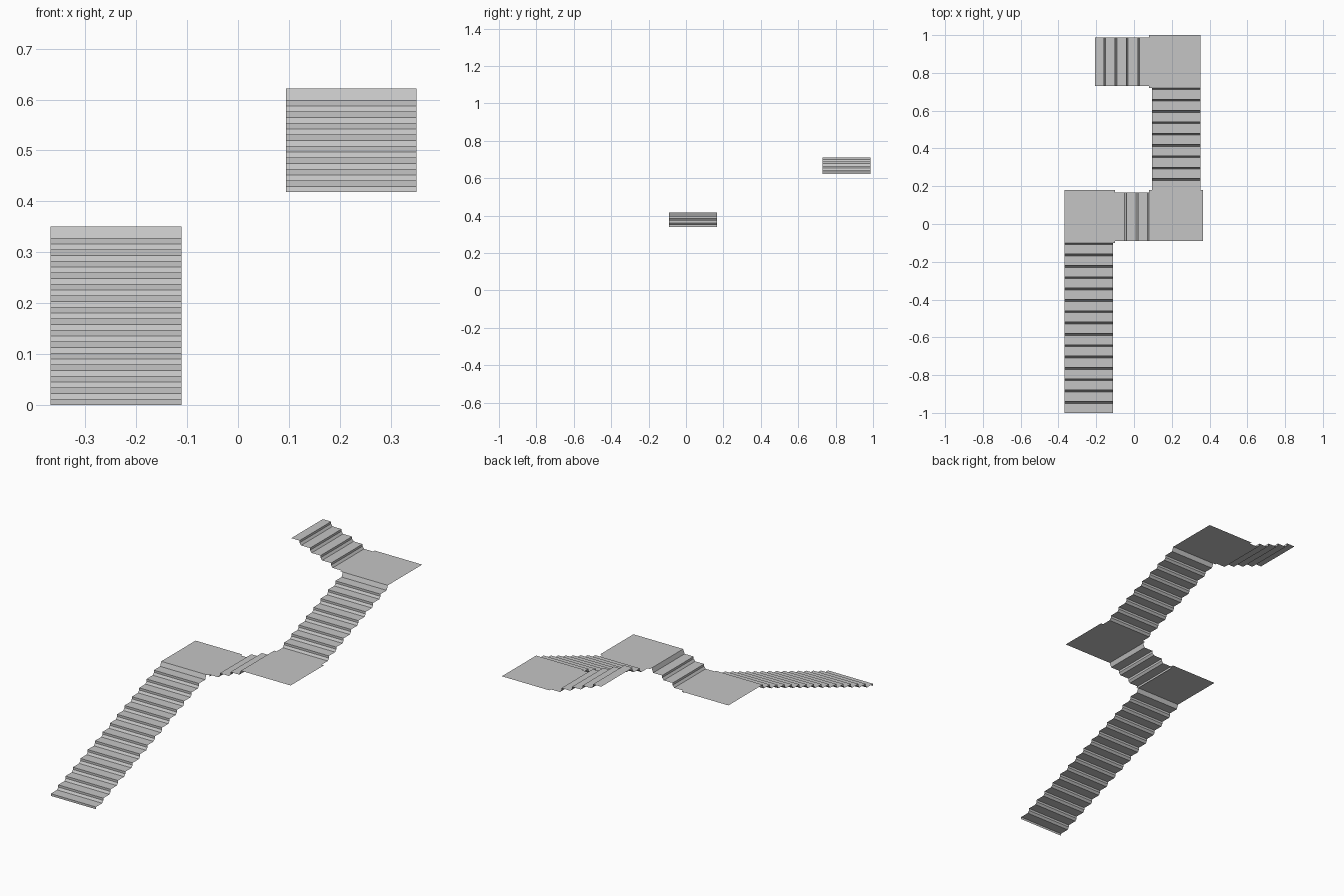
import bpy
from mathutils import Vector

cube = bpy.data.objects.get("Cube")
if cube:
    bpy.data.objects.remove(cube, do_unlink=True)

grey = bpy.data.materials.new("light_grey")
grey.use_nodes = True
colour = (0.56, 0.56, 0.56, 1)
grey.diffuse_color = colour
grey.node_tree.nodes["Principled BSDF"].inputs["Base Color"].default_value = colour

RISE = 0.0226    # height of one step
LIP = 0.0113     # upright front edge of a tread
GOING = 0.06     # depth of one step
SLANT = 0.009    # depth of the sloping part of a riser
LEVEL_1 = LIP + 15 * RISE
LEVEL_2 = LEVEL_1 + 3 * RISE
LEVEL_3 = LEVEL_2 + 9 * RISE


def sheet(name, verts, faces):
    mesh = bpy.data.meshes.new(name)
    mesh.from_pydata(verts, [], faces)
    mesh.materials.append(grey)
    obj = bpy.data.objects.new(name, mesh)
    bpy.context.collection.objects.link(obj)
    return obj


def landing(name, x0, x1, y0, y1, z):
    sheet(name, [(x0, y0, z), (x1, y0, z), (x1, y1, z), (x0, y1, z)], [(0, 1, 2, 3)])


def flight(name, start, along, across, width, risers, first_lip, to_landing, last=GOING):
    """Folded strip of treads and risers, swept across the flight's width."""
    profile = [(0, -LIP)] if first_lip else []
    profile.append((0, 0))
    for i in range(1, risers + 1):
        front, top = i * GOING, i * RISE
        profile.append((front - SLANT, top - RISE))
        if not (to_landing and i == risers):
            profile.append((front, top - LIP))
        profile.append((front, top))
    if not to_landing:
        profile.append((risers * GOING + last, risers * RISE))
    start, along, across = Vector(start), Vector(along), Vector(across)
    verts = []
    for run, height in profile:
        p = start + along * run + Vector((0, 0, height))
        verts += [p, p + across * width]
    faces = [(2 * i, 2 * i + 1, 2 * i + 3, 2 * i + 2) for i in range(len(profile) - 1)]
    sheet(name, verts, faces)


X, Y = (1, 0, 0), (0, 1, 0)
BACK_X, BACK_Y = (-1, 0, 0), (0, -1, 0)

# Stairs and landings from the bottom upwards
flight("lower_flight", (-0.368, -1, LIP), Y, X, 0.257, 15, True, True)
landing("lower_landing", -0.368, -0.1, -0.1, 0.18, LEVEL_1)
flight("short_flight", (-0.1, 0.166, LEVEL_1), X, BACK_Y, 0.257, 3, True, True)
landing("middle_landing", 0.08, 0.364, -0.091, 0.18, LEVEL_2)
flight("upper_flight", (0.094, 0.18, LEVEL_2), Y, X, 0.257, 9, False, True)
landing("upper_landing", 0.08, 0.351, 0.72, 1.0, LEVEL_3)
flight("top_flight", (0.08, 0.73, LEVEL_3), BACK_X, Y, 0.257, 4, False, False, 0.047)
